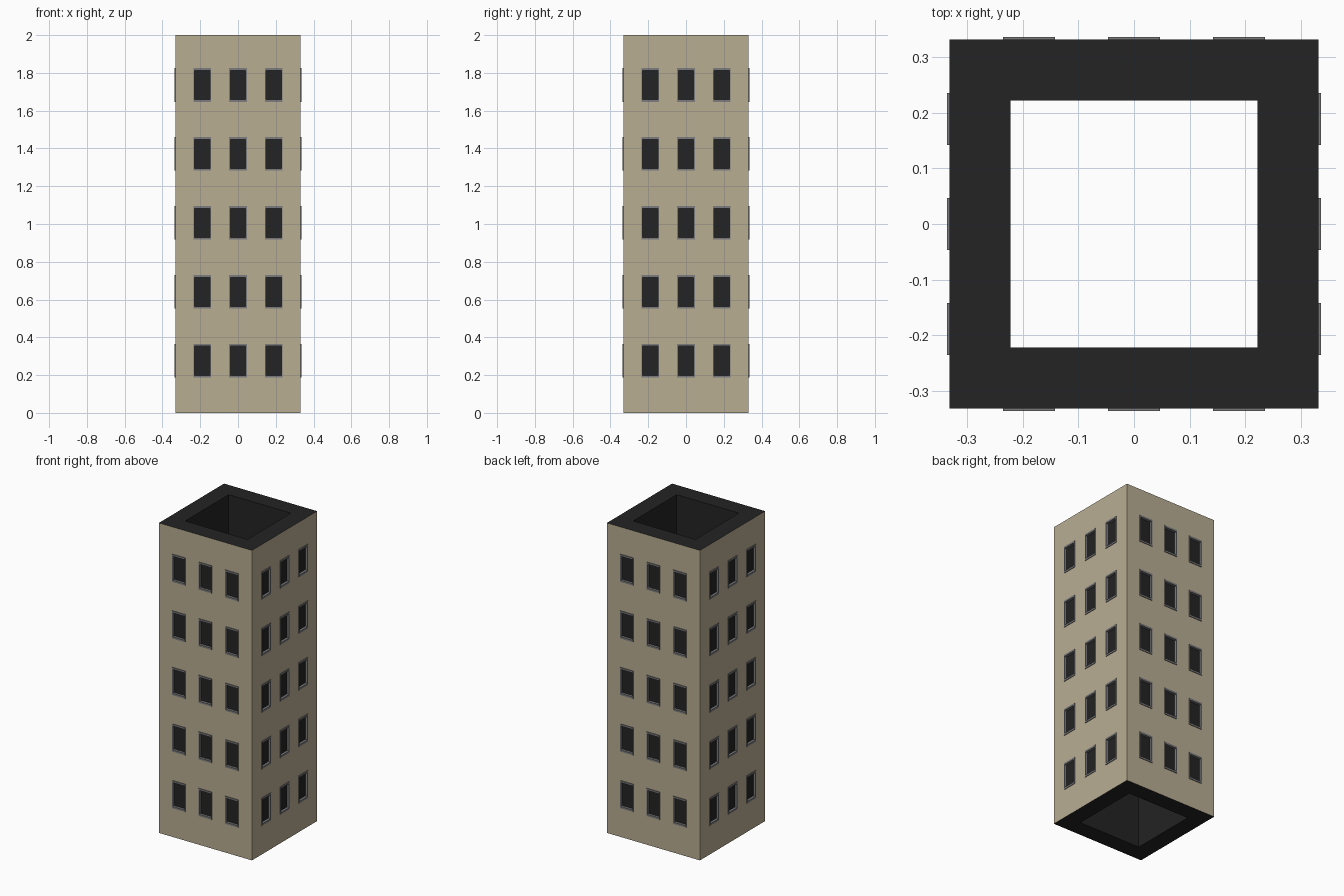
import bpy, bmesh
from mathutils import Matrix, Vector
from math import pi

if "Cube" in bpy.data.objects:
    bpy.data.objects.remove(bpy.data.objects["Cube"])

R, HOLE, H = 0.332, 0.222, 2.0        # half width, half shaft, height
WW, WH = 0.047, 0.089                 # window half sizes
COLS = [-0.189, 0.0, 0.189]
ROWS = [0.276 + 0.365 * i for i in range(5)]
RECESS, PROUD = 0.012, 0.004


def material(name, rgb):
    m = bpy.data.materials.new(name)
    m.diffuse_color = (*rgb, 1)
    m.use_nodes = True
    m.node_tree.nodes["Principled BSDF"].inputs["Base Color"].default_value = m.diffuse_color
    return m


tan = material("tan_wall", (0.48, 0.42, 0.29))
dark = material("dark", (0.017, 0.017, 0.017))
grey = material("frame_grey", (0.2, 0.2, 0.21))


def finish(bm, name, mats):
    me = bpy.data.meshes.new(name)
    bm.to_mesh(me)
    bm.free()
    for m in mats:
        me.materials.append(m)
    ob = bpy.data.objects.new(name, me)
    bpy.context.collection.objects.link(ob)


def box(bm, lo, hi, turn):
    lo, hi = Vector(lo), Vector(hi)
    mat = turn @ Matrix.Translation((lo + hi) / 2) @ Matrix.Diagonal((*(hi - lo), 1))
    bmesh.ops.create_cube(bm, size=1, matrix=mat)


tower, frames = bmesh.new(), bmesh.new()
xs = [-R] + [c + s * WW for c in COLS for s in (-1, 1)] + [R]
zs = [0] + [c + s * WH for c in ROWS for s in (-1, 1)] + [H]
windows = []


def quad(turn, pts, mat):
    f = tower.faces.new([tower.verts.new(turn @ Vector(p)) for p in pts])
    f.material_index = mat
    return f


for k in range(4):
    turn = Matrix.Rotation(k * pi / 2, 4, 'Z')
    # outer wall, split so that window cells can be recessed
    for i in range(len(xs) - 1):
        for j in range(len(zs) - 1):
            a, b, c, d = xs[i], xs[i + 1], zs[j], zs[j + 1]
            f = quad(turn, [(a, -R, c), (b, -R, c), (b, -R, d), (a, -R, d)], 0)
            if i % 2 and j % 2:
                windows.append(f)
    # dark shaft wall and the top and bottom rims
    quad(turn, [(HOLE, -HOLE, 0), (-HOLE, -HOLE, 0), (-HOLE, -HOLE, H), (HOLE, -HOLE, H)], 1)
    quad(turn, [(-R, -R, H), (R, -R, H), (HOLE, -HOLE, H), (-HOLE, -HOLE, H)], 1)
    quad(turn, [(R, -R, 0), (-R, -R, 0), (-HOLE, -HOLE, 0), (HOLE, -HOLE, 0)], 1)
    # window frames: two jambs, lintel and sill
    y0, y1 = -R - PROUD, -R + RECESS
    for x in COLS:
        for z in ROWS:
            for s in (-1, 1):
                e = sorted((s * WW, s * (WW - 0.006)))
                box(frames, (x + e[0], y0, z - WH), (x + e[1], y1, z + WH), turn)
                e = sorted((s * WH, s * (WH - 0.012)))
                box(frames, (x - WW, y0, z + e[0]), (x + WW, y1, z + e[1]), turn)

# recessed dark panes
bmesh.ops.remove_doubles(tower, verts=tower.verts[:], dist=1e-5)
windows = [f for f in windows if f.is_valid]
bmesh.ops.inset_individual(tower, faces=windows, thickness=0.0, depth=-RECESS)
for f in windows:
    f.material_index = 1

finish(tower, "tower_walls", [tan, dark])
finish(frames, "window_frames", [grey])
